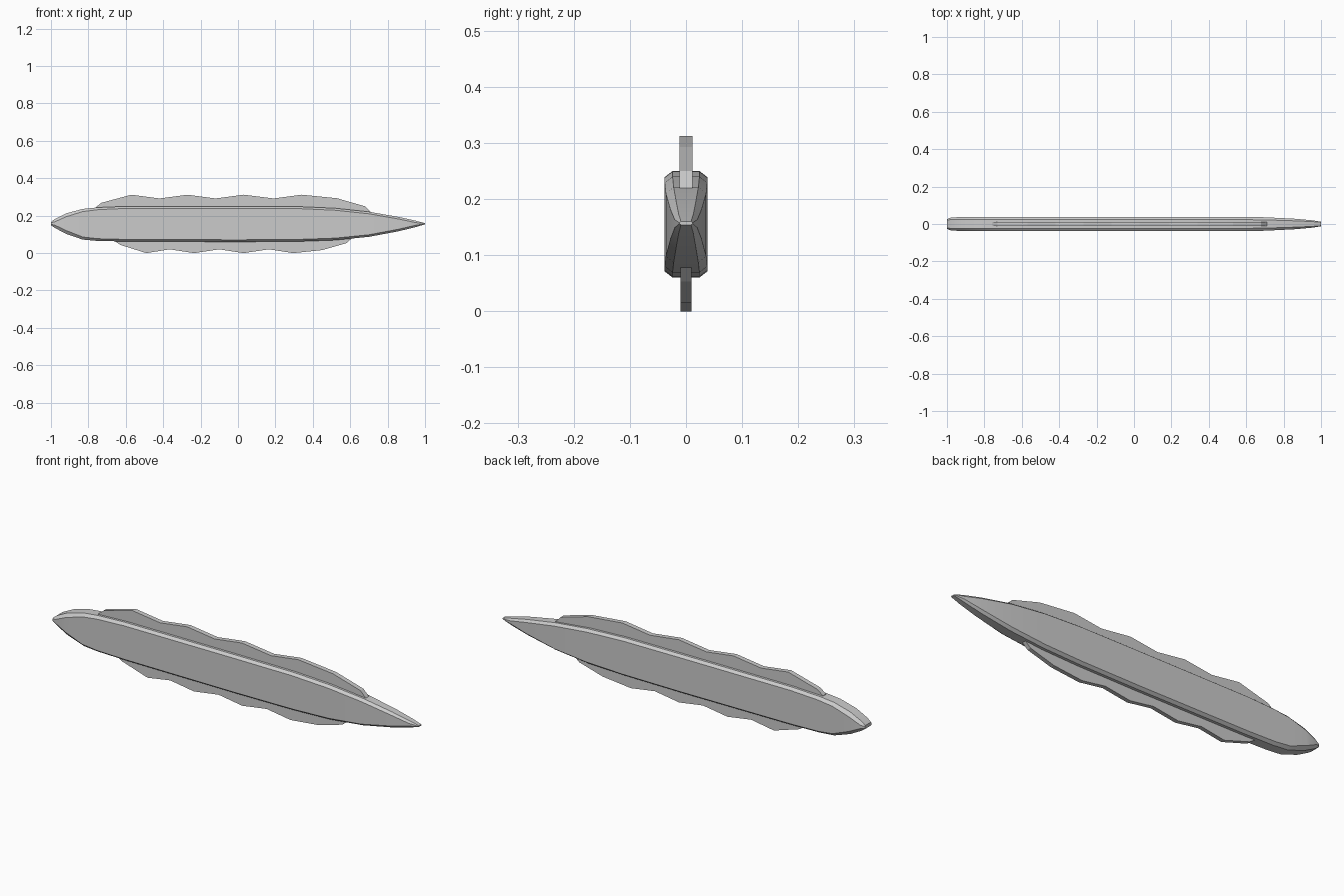
import bpy, bmesh

if "Cube" in bpy.data.objects:
    bpy.data.objects.remove(bpy.data.objects["Cube"])


def finish(name, bm):
    bmesh.ops.recalc_face_normals(bm, faces=bm.faces)
    mesh = bpy.data.meshes.new(name)
    bm.to_mesh(mesh)
    bm.free()
    ob = bpy.data.objects.new(name, mesh)
    bpy.context.collection.objects.link(ob)
    return ob


def loft(name, stations):
    """Chamfered-rectangle sections: x, top z, bottom z, half width, cap half width, chamfer."""
    bm = bmesh.new()
    rings = []
    for x, zt, zb, w, c, h in stations:
        half = [(c, zb), (w, zb + h), (w, zt - h), (c, zt)]
        pts = half + [(-y, z) for y, z in reversed(half)]
        rings.append([bm.verts.new((x, y, z)) for y, z in pts])
    for a, b in zip(rings, rings[1:]):
        for i in range(8):
            j = (i + 1) % 8
            bm.faces.new((a[i], a[j], b[j], b[i]))
    bm.faces.new(rings[0])
    bm.faces.new(rings[-1])
    return finish(name, bm)


def fin(name, outline, t):
    """Flat plate extruded from an x/z outline."""
    bm = bmesh.new()
    face = bm.faces.new([bm.verts.new((x, -t, z)) for x, z in outline])
    ext = bmesh.ops.extrude_face_region(bm, geom=[face])
    moved = [v for v in ext["geom"] if isinstance(v, bmesh.types.BMVert)]
    bmesh.ops.translate(bm, verts=moved, vec=(0, 2 * t, 0))
    return finish(name, bm)


# Slim body with chamfered edges, blunt head and tapering tail
body = loft("body", [
    (-1.00, .166, .149, .026, .022, .004),
    (-0.98, .182, .135, .034, .023, .015),
    (-0.92, .212, .103, .038, .024, .018),
    (-0.83, .236, .072, .038, .024, .014),
    (-0.75, .244, .065, .038, .024, .012),
    (-0.60, .250, .062, .038, .024, .011),
    (0.00, .250, .060, .038, .024, .011),
    (0.32, .249, .062, .038, .024, .011),
    (0.52, .240, .069, .038, .024, .011),
    (0.70, .221, .087, .036, .022, .011),
    (0.86, .193, .117, .028, .017, .011),
    (0.95, .173, .139, .020, .013, .010),
    (1.00, .160, .154, .012, .009, .002),
])

# Scalloped fins along the back and the belly
fin("back_fin", [
    (-.76, .22), (-.76, .245), (-.73, .269), (-.57, .312), (-.42, .292),
    (-.27, .312), (-.12, .292), (.03, .312), (.19, .292), (.34, .312),
    (.53, .293), (.68, .25), (.71, .22)], .012)
fin("belly_fin", [
    (-.66, .08), (-.66, .064), (-.63, .044), (-.49, 0), (-.365, .02),
    (-.235, 0), (-.10, .02), (.03, 0), (.165, .02), (.295, 0),
    (.45, .016), (.58, .053), (.61, .08)], .010)

# Soft shading over the body only
bpy.context.view_layer.objects.active = body
body.select_set(True)
bpy.ops.object.shade_smooth_by_angle()
